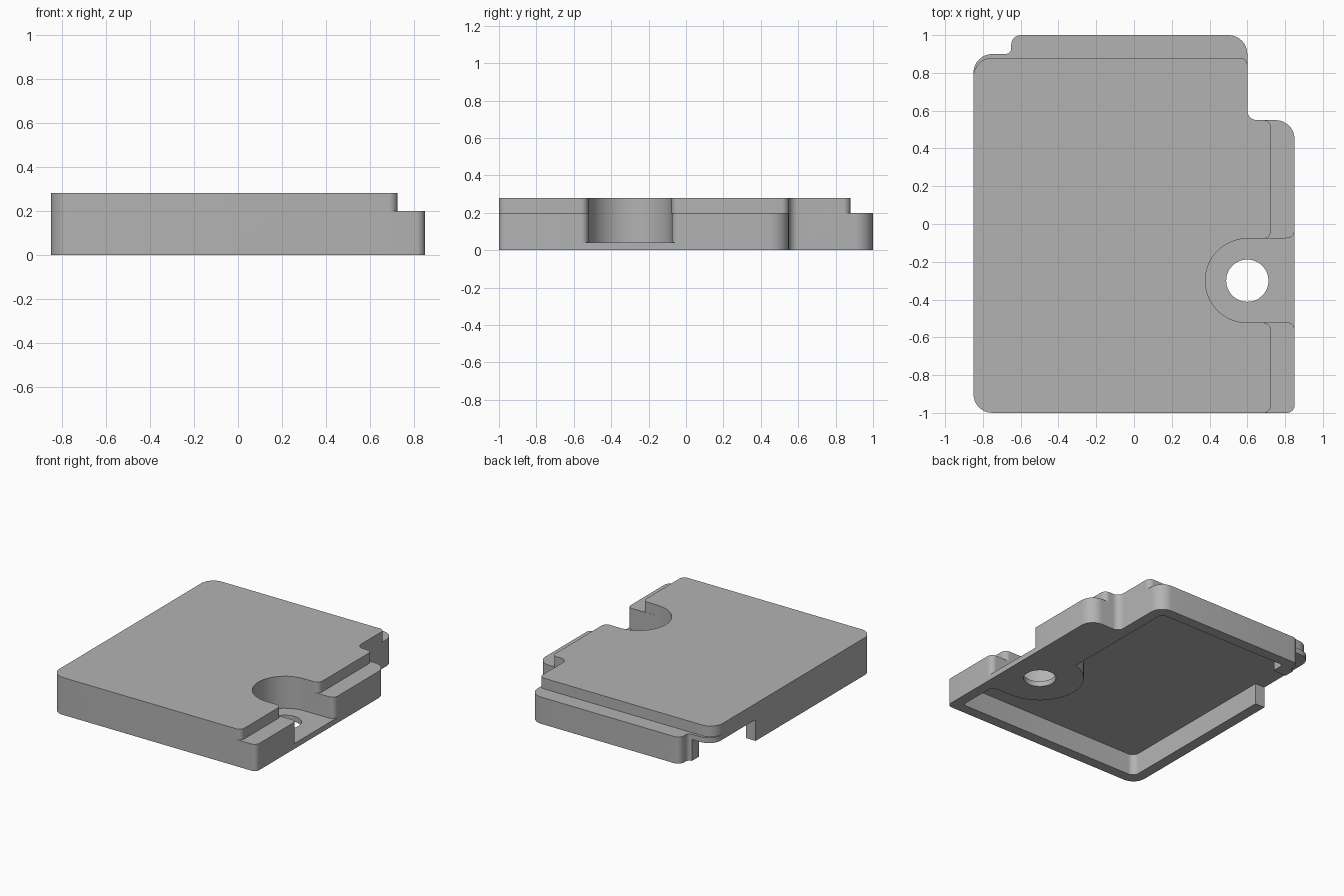
import bpy, bmesh
from math import radians, cos, sin
from mathutils import Vector

cube = bpy.data.objects.get("Cube")
if cube:
    bpy.data.objects.remove(cube, do_unlink=True)

grey = bpy.data.materials.new("mid grey")
grey.use_nodes = True
grey.diffuse_color = (0.45, 0.45, 0.45, 1)
grey.node_tree.nodes["Principled BSDF"].inputs["Base Color"].default_value = grey.diffuse_color


def rounded(corners, steps=8):
    """Outline from (x, y, radius) corners, each replaced by an arc."""
    pts = []
    n = len(corners)
    for i, (x, y, r) in enumerate(corners):
        p = Vector((x, y))
        if r == 0:
            pts.append(p)
            continue
        a = (Vector(corners[i - 1][:2]) - p).normalized()
        b = (Vector(corners[(i + 1) % n][:2]) - p).normalized()
        centre = p + (a + b) * r
        for k in range(steps + 1):
            t = radians(90 * k / steps)
            pts.append(centre - b * r * cos(t) - a * r * sin(t))
    return pts


def prism(name, corners, z0, z1, steps=8):
    bm = bmesh.new()
    face = bm.faces.new([bm.verts.new((p.x, p.y, z0)) for p in rounded(corners, steps)])
    top = bmesh.ops.extrude_face_region(bm, geom=[face])["geom"]
    bmesh.ops.translate(bm, vec=(0, 0, z1 - z0),
                        verts=[v for v in top if isinstance(v, bmesh.types.BMVert)])
    bmesh.ops.recalc_face_normals(bm, faces=bm.faces)
    mesh = bpy.data.meshes.new(name)
    bm.to_mesh(mesh)
    bm.free()
    mesh.materials.append(grey)
    ob = bpy.data.objects.new(name, mesh)
    bpy.context.collection.objects.link(ob)
    return ob


def combine(target, other, operation):
    mod = target.modifiers.new(operation, "BOOLEAN")
    mod.object, mod.operation, mod.solver = other, operation, "EXACT"
    bpy.context.view_layer.objects.active = target
    bpy.ops.object.modifier_apply(modifier=mod.name)
    bpy.data.objects.remove(other, do_unlink=True)


def arc(radius, start, end, steps=24):
    """Points around the screw hole centre."""
    return [(0.6 + radius * cos(radians(start + (end - start) * k / steps)),
             -0.3 + radius * sin(radians(start + (end - start) * k / steps)), 0)
            for k in range(steps + 1)]


# Lower tier: full footprint
cover = prism("cover", [
    (-0.85, -1, 0.1), (0.85, -1, 0.04), (0.85, 0.55, 0.1), (0.6, 0.55, 0.05),
    (0.6, 1, 0.1), (-0.65, 1, 0.05), (-0.65, 0.9, 0.03), (-0.85, 0.9, 0.1)], 0, 0.2)

# Hollow underside, leaving walls, the screw boss and the solid side block
cavity = prism("cavity_cutter", [
    (-0.77, -0.92, 0.05), (0.77, -0.92, 0.02), (0.77, -0.605, 0.05)]
    + arc(0.305, 270, 105.2)
    + [(0.52, 0.92, 0.04), (-0.57, 0.92, 0.015), (-0.57, 0.82, 0.015), (-0.77, 0.82, 0.04)],
    -0.1, 0.16)
combine(cover, cavity, "DIFFERENCE")

# Gap in the side wall at the back corner
gap = prism("gap_cutter", [(-1, 0.39, 0), (-0.68, 0.39, 0), (-0.68, 1.1, 0), (-1, 1.1, 0)],
            -0.1, 0.16)
combine(cover, gap, "DIFFERENCE")

# Screw recess open to the side, with flared mouth, and its through hole
recess = prism("recess_cutter", [
    (0.85, -0.52, 0.04), (0.85, -0.65, 0), (1, -0.65, 0), (1, 0.05, 0), (0.85, 0.05, 0),
    (0.85, -0.075, 0.04)] + arc(0.2225, 90, 270), 0.04, 0.4)
combine(cover, recess, "DIFFERENCE")
combine(cover, prism("hole_cutter", arc(0.112, 0, 350, 35), -0.1, 0.1), "DIFFERENCE")

# Raised upper tier with the recess in its outline
upper = prism("upper_tier", [
    (-0.85, -1, 0.1), (0.725, -1, 0.04), (0.725, -0.5225, 0.04)]
    + arc(0.2225, 270, 90)
    + [(0.725, -0.0775, 0.04), (0.725, 0.55, 0.04), (0.6, 0.55, 0.05), (0.6, 0.88, 0.04),
       (-0.85, 0.88, 0.1)], 0.2, 0.28)
combine(cover, upper, "UNION")

# Soft curves, sharp edges
bpy.ops.object.select_all(action="DESELECT")
cover.select_set(True)
bpy.context.view_layer.objects.active = cover
bpy.ops.object.shade_smooth_by_angle(angle=radians(30))
